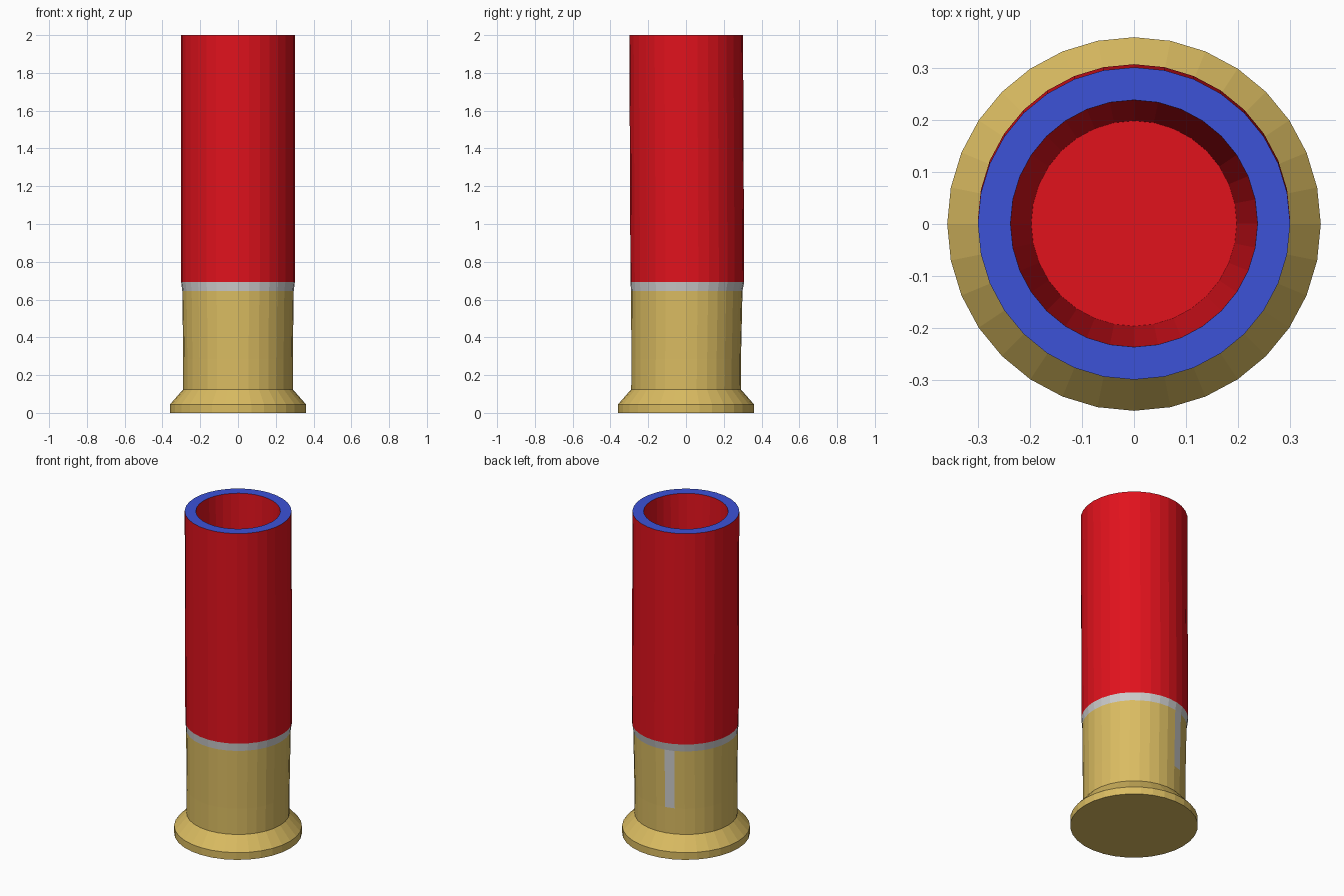
import bpy, bmesh
from math import cos, sin, tau

if "Cube" in bpy.data.objects:
    bpy.data.objects.remove(bpy.data.objects["Cube"])

SIDES = 32


def material(name, rgb):
    m = bpy.data.materials.new(name)
    m.diffuse_color = (*rgb, 1)
    m.use_nodes = True
    m.node_tree.nodes["Principled BSDF"].inputs["Base Color"].default_value = m.diffuse_color
    return m


BRASS = material("brass", (0.70, 0.50, 0.12))
RED = material("red_plastic", (0.75, 0.006, 0.012))
BLUE = material("blue_lip", (0.045, 0.085, 0.68))
WHITE = material("white_band", (0.85, 0.85, 0.87))
GREY = material("grey_strip", (0.62, 0.62, 0.65))


def loft(name, mats, rings, cap_start=False, cap_end=False, bands=()):
    """Join rings of (radius, z, y offset); bands gives material index per band."""
    bm = bmesh.new()
    loops = [[bm.verts.new((r * cos(tau * i / SIDES), r * sin(tau * i / SIDES) + dy, z))
              for i in range(SIDES)] for r, z, dy in rings]
    for b, (lo, hi) in enumerate(zip(loops, loops[1:])):
        for i in range(SIDES):
            j = (i + 1) % SIDES
            f = bm.faces.new((lo[i], lo[j], hi[j], hi[i]))
            f.material_index = bands[b] if bands else 0
    if cap_start:
        bm.faces.new(loops[0][::-1])
    if cap_end:
        bm.faces.new(loops[-1])
    mesh = bpy.data.meshes.new(name)
    bm.to_mesh(mesh)
    bm.free()
    for m in mats:
        mesh.materials.append(m)
    obj = bpy.data.objects.new(name, mesh)
    bpy.context.collection.objects.link(obj)
    return obj


# Brass head with flared rim
head = loft("brass_head", [BRASS, GREY],
            [(0.36, 0, 0), (0.36, 0.045, 0), (0.29, 0.125, 0),
             (0.29, 0.285, 0.001), (0.295, 0.645, 0.004)], cap_start=True)
# One grey facet on the back of the head
head.data.polygons[3 * SIDES + 9].material_index = 1

# White ring above the brass
loft("white_ring", [WHITE], [(0.295, 0.645, 0.004), (0.301, 0.692, 0.007)])

# Hollow red hull: outer wall, blue lip, tapered bore and its floor
loft("red_hull", [RED, BLUE],
     [(0.301, 0.692, 0.007), (0.301, 2.0, 0.001), (0.238, 2.0, 0.001), (0.198, 0.8, 0.001)],
     cap_end=True, bands=(0, 1, 0))
